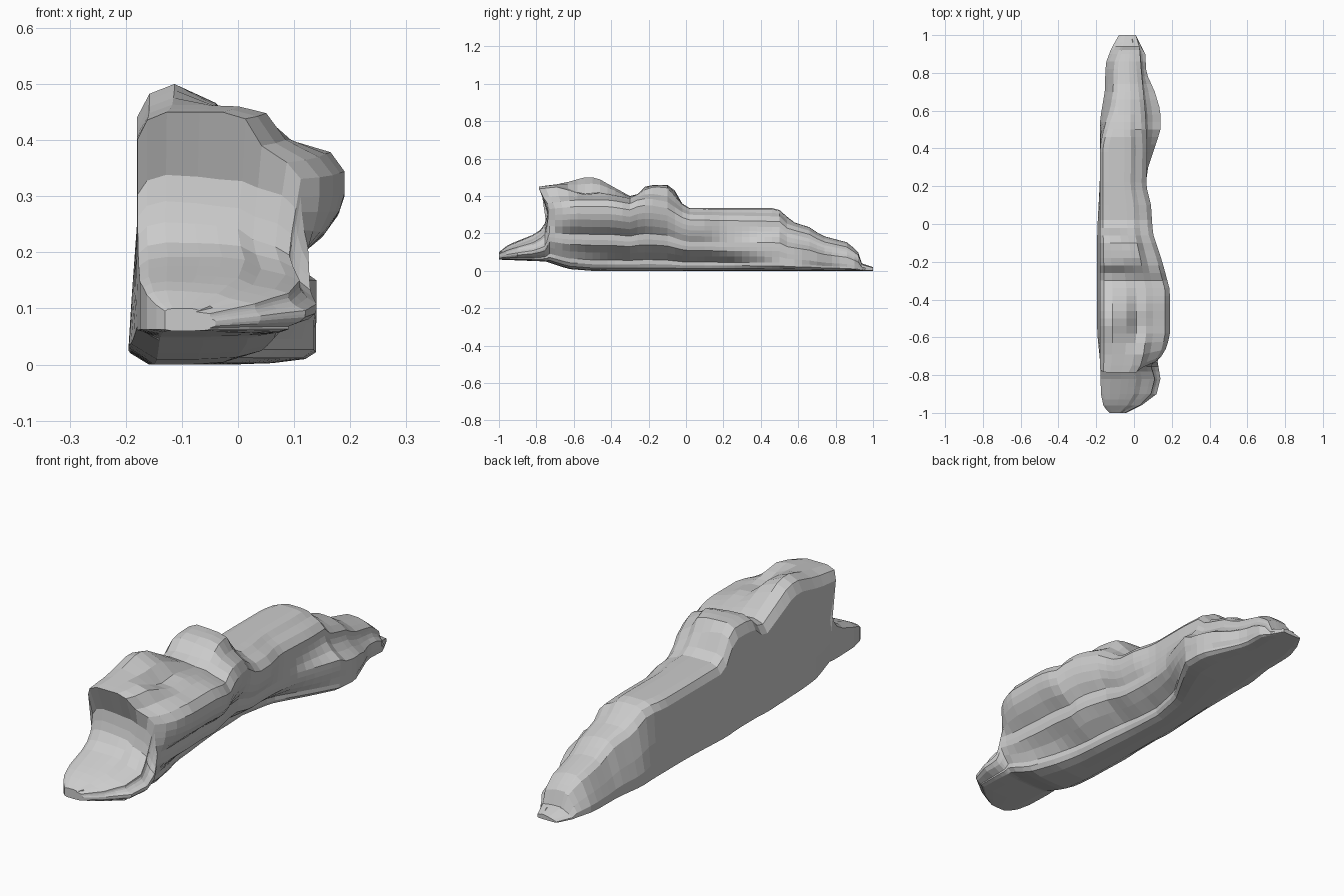
import bpy, bmesh

default = bpy.data.objects.get("Cube")
if default:
    bpy.data.objects.remove(default, do_unlink=True)

stone = bpy.data.materials.new("pale_grey_stone")
stone.use_nodes = True
stone.diffuse_color = (0.6, 0.6, 0.6, 1)
shader = stone.node_tree.nodes["Principled BSDF"]
shader.inputs["Base Color"].default_value = (0.6, 0.6, 0.6, 1)
shader.inputs["Roughness"].default_value = 0.9


def smooth(t):
    t = max(0.0, min(1.0, t))
    return t * t * (3 - 2 * t)


def mix(start, end, t):
    return start + (end - start) * t


def curve(points):
    """Return a function that runs through (y, value) pairs."""
    def value(y):
        if y <= points[0][0]:
            return points[0][1]
        for (ya, va), (yb, vb) in zip(points, points[1:]):
            if y <= yb:
                return mix(va, vb, (y - ya) / (yb - ya))
        return points[-1][1]
    return value


# Ridge height along the flat left side
ridge = curve([(-1, .1), (-.95, .14), (-.8, .2), (-.76, .235), (-.74, .31), (-.73, .45),
               (-.65, .465), (-.55, .5), (-.48, .5), (-.4, .455), (-.3, .4), (-.26, .41),
               (-.22, .45), (-.17, .46), (-.1, .46), (-.06, .43), (-.02, .36), (.02, .335),
               (.48, .335), (.52, .315), (.56, .265), (.67, .23), (.72, .19), (.87, .15),
               (.92, .1), (.94, .04), (1, .02)])
# Height of the centre and of the right shoulder
centre = curve([(-1, .1), (-.95, .135), (-.8, .2), (-.76, .23), (-.74, .3), (-.73, .45),
                (-.66, .46), (-.56, .41), (-.45, .42), (-.3, .39), (-.22, .44),
                (-.17, .46), (-.1, .455), (0, .335), (.5, .335)])
shoulder = curve([(-1, .095), (-.95, .12), (-.8, .17), (-.75, .22), (-.73, .37), (-.6, .39),
                  (-.3, .39), (-.2, .4), (-.1, .38), (0, .31), (.5, .3), (.55, .25)])
underside = curve([(-1, .06), (-.75, .05), (-.63, .01), (-.5, 0), (1, 0)])

# Outline of the left wall
left_wall = curve([(-1, -.13), (-.97, -.16), (-.9, -.175), (-.7, -.18), (.55, -.18),
                   (.7, -.155), (.85, -.15), (.93, -.12), (1, -.08)])
# Outlines of the right wall: the upper lobe and the steps that cut in under it
lobe = curve([(-1, -.05), (-.96, .03), (-.9, .09), (-.82, .11), (-.75, .09), (-.7, .145),
              (-.65, .175), (-.58, .19), (-.35, .19), (-.2, .15), (-.05, .1),
              (.1, .09), (.2, .065), (.4, .07), (.6, .06), (.8, .04), (.93, .03), (1, .01)])
upper_step = curve([(-1, -.04), (-.96, .04), (-.9, .12), (-.82, .14), (-.7, .12), (-.45, .11),
                    (-.25, .1), (-.1, .07), (.1, .06), (.2, .06), (.3, .075), (.45, .125),
                    (.5, .14), (.6, .14), (.7, .11), (.8, .065), (.9, .06), (.95, .03), (1, .01)])
middle_step = curve([(-1, -.04), (-.96, .035), (-.9, .11), (-.82, .125), (-.7, .1), (-.6, .075),
                     (-.45, .05), (-.25, .05), (-.1, .02), (.1, .015), (.2, .025), (.3, .05),
                     (.4, .1), (.5, .135), (.6, .14), (.7, .11), (.8, .065), (.9, .06), (1, .01)])
lower_step = curve([(-1, -.05), (-.96, .02), (-.9, .09), (-.8, .09), (-.7, .08), (-.6, .05),
                    (-.4, 0), (-.1, -.03), (.1, -.04), (.25, -.01), (.4, .08), (.5, .135),
                    (.6, .14), (.7, .1), (.8, .06), (.9, .06), (1, .01)])


def section(y):
    """Closed cross-section at y, counted from the lower left."""
    low, top, mid, edge = underside(y), ridge(y), centre(y), shoulder(y)
    mid = min(mid, top)
    edge = min(edge, mid * .95)
    left = left_wall(y)
    a, b, c, d = lobe(y), upper_step(y), middle_step(y), lower_step(y)
    span, body, floor = a - left, top - low, d - left
    flare = .015 * smooth((y + .75) / .2) * smooth((.3 - y) / .4)
    # The left side of the tail leans inwards
    tilt = .055 * smooth((y - .38) / .25)

    def at(part):
        return mix(low, edge, part)

    points = [(left - flare, low + body * .06), (left + floor * .15, low),
              (left + floor * .45, low), (left + floor * .75, at(.01)),
              (d - floor * .06, at(.04)), (d, at(.09)), (d, at(.15)),
              (c, at(.25)), (mix(c, b, .9), at(.35)), (b, at(.42)), (b, at(.5)),
              (mix(b, a, .55), at(.6)), (mix(b, a, .88), at(.7)),
              (a, at(.78)), (a, at(.88)), (a - .025, at(.97)),
              (a - span * .24, mix(edge, mid, .25)), (a - span * .34, mix(edge, mid, .85)),
              (a - span * .48, mid), (left + span * .38, mix(mid, top, .6)),
              (left + span * .18 + tilt, top),
              (left + span * .06 + tilt, top - body * .035),
              (left + tilt * .8, top - body * .12), (left + tilt * .3, low + body * .5),
              (left - flare * .6, low + body * .25)]
    # The front of the crest hangs forward over the foot
    lean = .055 * smooth((-.58 - y) / .15) * smooth((y + .76) / .03)
    return [(x, y - lean * smooth((z - .33) / .11), z) for x, z in points]


# Rings are closer together at the cliff above the foot
stations = [-1, -.985, -.96, -.93, -.9, -.86, -.82, -.78, -.755, -.745, -.738, -.73]
stations += [-.7 + .04 * i for i in range(41)]
stations += [.92, .94, .96, 1]

bm = bmesh.new()
rings = [[bm.verts.new(p) for p in section(y)] for y in stations]
for near, far in zip(rings, rings[1:]):
    for i in range(len(near)):
        j = (i + 1) % len(near)
        bm.faces.new((near[i], near[j], far[j], far[i]))
bm.faces.new(rings[0])
bm.faces.new(rings[-1])
bmesh.ops.remove_doubles(bm, verts=bm.verts, dist=.0005)
bmesh.ops.triangulate(bm, faces=[f for f in bm.faces if len(f.verts) > 4])
bmesh.ops.recalc_face_normals(bm, faces=bm.faces)

mesh = bpy.data.meshes.new("rock_ledge")
bm.to_mesh(mesh)
bm.free()
mesh.materials.append(stone)
rock = bpy.data.objects.new("rock_ledge", mesh)
bpy.context.collection.objects.link(rock)
